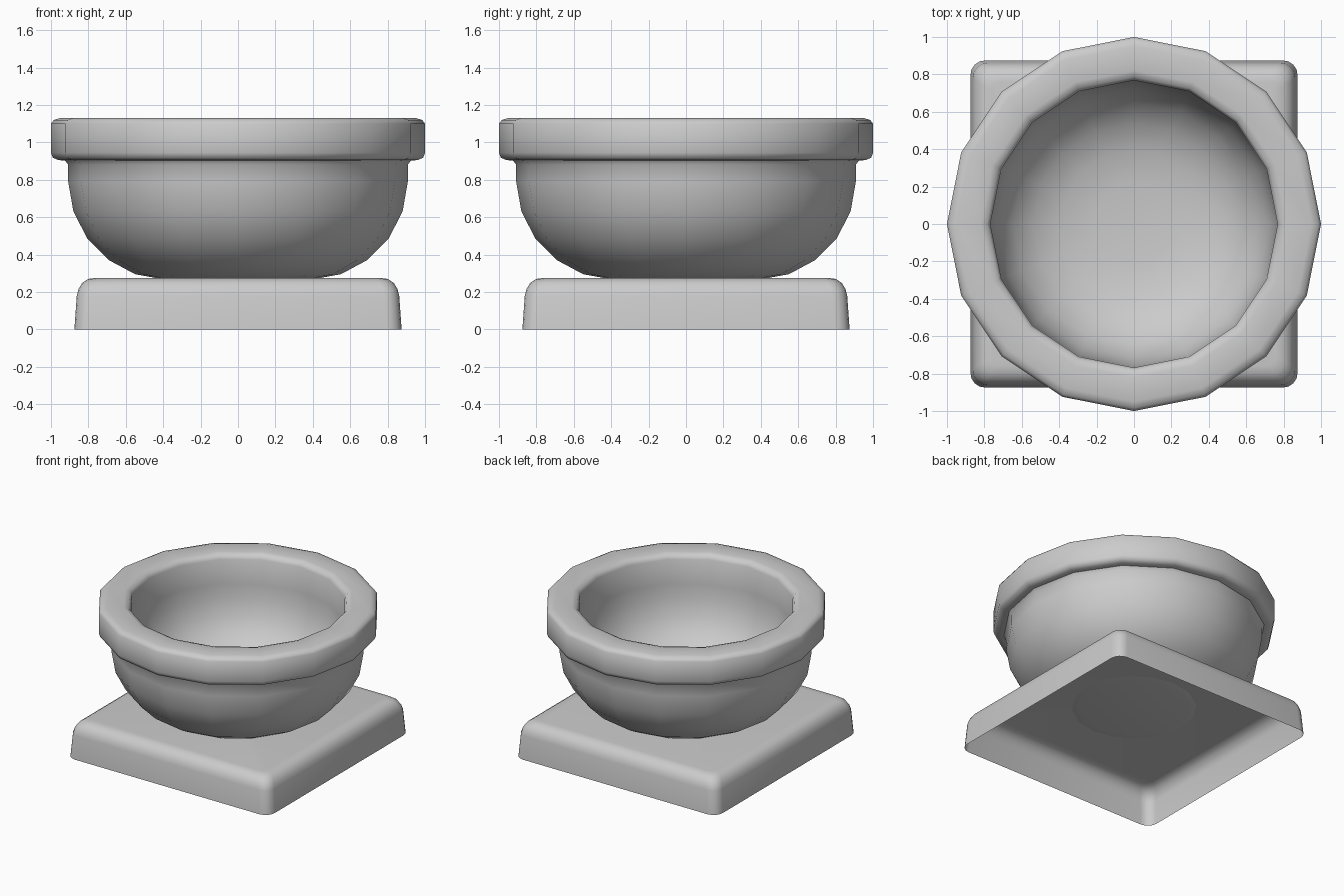
import bpy, bmesh
from math import cos, sin, pi

if "Cube" in bpy.data.objects:
    bpy.data.objects.remove(bpy.data.objects["Cube"])


def skin(name, rings, cap_start=False, cap_end=False, angle=50):
    """Join successive rings of points with quads."""
    bm = bmesh.new()
    loops = [[bm.verts.new(p) for p in ring] for ring in rings]
    n = len(loops[0])
    for a, b in zip(loops, loops[1:]):
        for i in range(n):
            j = (i + 1) % n
            bm.faces.new((a[i], a[j], b[j], b[i]))
    if cap_start:
        bm.faces.new(loops[0][::-1])
    if cap_end:
        bm.faces.new(loops[-1])
    me = bpy.data.meshes.new(name)
    bm.to_mesh(me)
    bm.free()
    ob = bpy.data.objects.new(name, me)
    bpy.context.collection.objects.link(ob)
    bpy.ops.object.select_all(action='DESELECT')
    bpy.context.view_layer.objects.active = ob
    ob.select_set(True)
    bpy.ops.object.shade_smooth_by_angle(angle=angle * pi / 180)
    return ob


def circle(r, z, n=16):
    return [(r * cos(2 * pi * i / n), r * sin(2 * pi * i / n), z) for i in range(n)]


def rounded_square(h, r, z, steps=4):
    pts = []
    for q in range(4):
        for s in range(steps + 1):
            a = (q + s / steps) * pi / 2
            sx = 1 if q in (0, 3) else -1
            sy = 1 if q in (0, 1) else -1
            pts.append((sx * (h - r) + r * cos(a), sy * (h - r) + r * sin(a), z))
    return pts


# Plinth: open-bottomed rounded square
plinth = [(0.875, 0.08, 0), (0.862, 0.08, 0.18), (0.853, 0.08, 0.215),
          (0.833, 0.075, 0.248), (0.80, 0.065, 0.27), (0.76, 0.05, 0.275)]
skin("plinth", [rounded_square(*p) for p in plinth], cap_end=True)

# Bowl: outer wall, rolled rim, inner wall
outer = [(0.39, 0.268), (0.44, 0.275), (0.55, 0.295), (0.69, 0.37), (0.805, 0.485),
         (0.88, 0.63), (0.908, 0.79), (0.908, 0.88), (0.925, 0.903)]
rim = [(0.96, 0.905), (0.99, 0.918), (1.0, 0.945), (1.0, 1.10), (0.985, 1.12),
       (0.95, 1.13), (0.82, 1.13), (0.785, 1.12), (0.768, 1.09)]
inner = [(0.765, 0.90), (0.755, 0.79), (0.72, 0.66), (0.65, 0.55), (0.54, 0.46),
         (0.40, 0.405), (0.22, 0.38)]
skin("bowl", [circle(*p) for p in outer + rim + inner], cap_start=True, cap_end=True)
